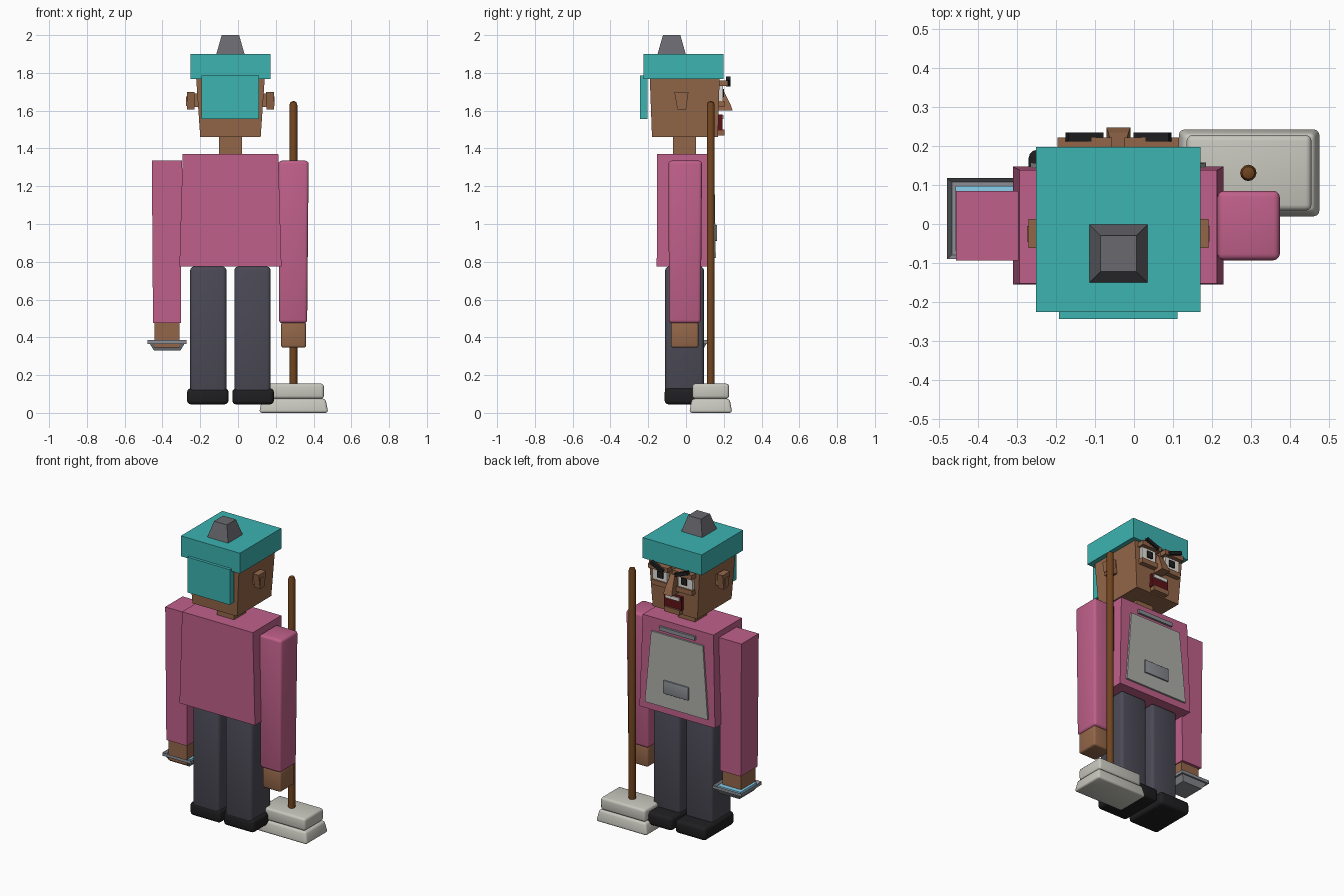
import bpy, bmesh, math

if "Cube" in bpy.data.objects:
    bpy.data.objects.remove(bpy.data.objects["Cube"])

CX = -0.04  # body centre line
MATS = {}


def colour(name, r, g, b):
    m = bpy.data.materials.new(name)
    m.diffuse_color = tuple((c / 255) ** 2.2 for c in (r, g, b)) + (1,)
    m.use_nodes = True
    m.node_tree.nodes["Principled BSDF"].inputs["Base Color"].default_value = m.diffuse_color
    MATS[name] = m


for args in [("teal", 62, 178, 176), ("pink", 190, 96, 136), ("skin", 146, 102, 74),
             ("trousers", 76, 75, 86), ("black", 36, 36, 38), ("wood", 112, 70, 36),
             ("apron", 172, 172, 168), ("steel", 138, 140, 146), ("stone", 198, 197, 188),
             ("white", 225, 222, 215), ("red", 95, 25, 30), ("water", 135, 205, 235),
             ("knob", 105, 104, 110)]:
    colour(*args)


def finish(name, bm, mat):
    bmesh.ops.recalc_face_normals(bm, faces=bm.faces)
    me = bpy.data.meshes.new(name)
    bm.to_mesh(me)
    bm.free()
    me.materials.append(MATS[mat])
    ob = bpy.data.objects.new(name, me)
    bpy.context.collection.objects.link(ob)
    return ob


def smooth(ob):
    bpy.ops.object.select_all(action='DESELECT')
    ob.select_set(True)
    bpy.context.view_layer.objects.active = ob
    bpy.ops.object.shade_smooth_by_angle(angle=math.radians(40))


def block(name, x, y, z, mat, top=None, bevel=0, dip=0):
    """Box from (min, max) ranges; top = (x range, y range) gives a taper."""
    bm = bmesh.new()
    tx, ty = top or (x, y)
    rings = []
    for (rx, ry, h) in ((x, y, z[0]), (tx, ty, z[1])):
        rings.append([bm.verts.new((rx[i], ry[j], h)) for i, j in ((0, 0), (1, 0), (1, 1), (0, 1))])
    low, up = rings
    bm.faces.new(low)
    lid = bm.faces.new(up)
    for i in range(4):
        k = (i + 1) % 4
        bm.faces.new((low[i], low[k], up[k], up[i]))
    if dip:  # hollow the top
        bmesh.ops.inset_region(bm, faces=[lid], thickness=0.02)
        bmesh.ops.translate(bm, verts=lid.verts, vec=(0, 0, -dip))
    if bevel:
        bmesh.ops.bevel(bm, geom=bm.edges[:], offset=bevel, segments=3, profile=0.5, affect='EDGES')
    ob = finish(name, bm, mat)
    if bevel:
        smooth(ob)
    return ob


def mid(w, c=CX):
    return (c - w, c + w)


# legs, shoes, ears and face parts that repeat on both sides
for s, side in ((-1, "left"), (1, "right")):
    block(side + "_leg", mid(0.096, CX + s * 0.117), (-0.11, 0.095), (0.1, 0.775), "trousers", bevel=0.02)
    block(side + "_shoe", mid(0.11, CX + s * 0.12), (-0.113, 0.19), (0.045, 0.13), "black", bevel=0.02)
    ear = CX + s * 0.21
    block(side + "_ear", mid(0.02, ear), (-0.045, 0.0), (1.605, 1.7), "skin",
          top=(mid(0.021, ear), (-0.062, 0.013)))
    block(side + "_ear_inner", mid(0.006, ear + s * 0.018), (-0.045, -0.005), (1.625, 1.675), "skin")
    block(side + "_ear_root", mid(0.03, CX + s * 0.175), (-0.04, 0.0), (1.62, 1.69), "skin")
    e = CX + s * 0.09
    block(side + "_eye", mid(0.052, e), (0.16, 0.195), (1.65, 1.735), "white")
    block(side + "_pupil", mid(0.02, e - s * 0.005), (0.18, 0.202), (1.672, 1.715), "black")
    block(side + "_eyelid", mid(0.07, CX + s * 0.086), (0.165, 0.222), (1.73, 1.76), "skin")
    block(side + "_eye_bag", mid(0.058, e), (0.16, 0.205), (1.62, 1.652), "skin")
    brow = block(side + "_eyebrow", (-0.048, 0.048), (-0.012, 0.012), (-0.011, 0.011), "black")
    brow.location = (CX + s * 0.087, 0.223, 1.755)
    brow.rotation_euler[1] = -s * 0.36

# torso
block("torso", (-0.31, 0.23), (-0.155, 0.147), (0.775, 1.37), "pink",
      top=((-0.293, 0.213), (-0.153, 0.138)))
block("apron", mid(0.225), (0.13, 0.158), (0.82, 1.285), "apron",
      top=(mid(0.185), (0.12, 0.15)))
block("apron_bar", mid(0.128), (0.12, 0.152), (1.305, 1.33), "steel")
block("apron_pocket", mid(0.09), (0.14, 0.165), (0.91, 0.995), "steel", bevel=0.004)

# arms and hands
block("left_arm", (-0.45, -0.303), (-0.09, 0.083), (0.475, 1.335), "pink",
      top=((-0.456, -0.296), (-0.093, 0.085)))
block("right_arm", (0.217, 0.366), (-0.09, 0.078), (0.475, 1.335), "pink",
      top=((0.214, 0.374), (-0.093, 0.085)), bevel=0.016)
block("left_hand", (-0.441, -0.309), (-0.08, 0.066), (0.345, 0.48), "skin")
block("right_hand", (0.228, 0.36), (-0.08, 0.066), (0.345, 0.48), "skin", bevel=0.012)

# tray of water under the left hand
block("tray", (-0.445, -0.305), (-0.06, 0.088), (0.33, 0.385), "steel",
      top=((-0.479, -0.272), (-0.09, 0.118)), dip=0.02)
block("tray_water", (-0.458, -0.293), (-0.069, 0.097), (0.365, 0.381), "water")

# neck and head
block("neck", mid(0.061), (-0.07, 0.052), (1.36, 1.47), "skin")
block("head", mid(0.16), (-0.18, 0.169), (1.46, 1.78), "skin",
      top=(mid(0.182), (-0.192, 0.178)))
block("nose", mid(0.031), (0.16, 0.247), (1.6, 1.635), "skin",
      top=(mid(0.026), (0.16, 0.235)))
block("nose_bridge", mid(0.026), (0.16, 0.235), (1.635, 1.72), "skin",
      top=(mid(0.015), (0.16, 0.192)))
block("mouth", mid(0.062), (0.15, 0.192), (1.495, 1.58), "red")
block("teeth", mid(0.05), (0.16, 0.199), (1.555, 1.577), "white")
block("lower_lip", mid(0.055), (0.15, 0.203), (1.468, 1.5), "skin")

# hat
block("hat", mid(0.211), (-0.225, 0.198), (1.768, 1.9), "teal")
block("hat_neck_flap", mid(0.152), (-0.244, -0.203), (1.557, 1.785), "teal")
block("hat_knob", mid(0.076), (-0.152, 0.0), (1.895, 2.0), "knob",
      top=(mid(0.046), (-0.122, -0.03)))

# hammer-like pole with a two-step foot
PX, PY = 0.295, 0.131
block("pole_foot_lower", mid(0.183, PX), mid(0.114, PY), (0.0, 0.075), "stone",
      top=(mid(0.168, PX), mid(0.1, PY)), bevel=0.014)
block("pole_foot_upper", mid(0.16, PX), mid(0.097, PY), (0.075, 0.155), "stone", bevel=0.015)
bm = bmesh.new()
axis = [bm.verts.new((r, 0, z)) for r, z in
        ((0, 0.14), (0.021, 0.14), (0.021, 1.63), (0.016, 1.645), (0, 1.652))]
edges = [bm.edges.new(p) for p in zip(axis, axis[1:])]
bmesh.ops.spin(bm, geom=axis + edges, cent=(0, 0, 0), axis=(0, 0, 1), angle=math.tau, steps=12)
bmesh.ops.remove_doubles(bm, verts=bm.verts, dist=0.0005)
pole = finish("pole", bm, "wood")
pole.location = (PX - 0.002, PY, 0)
smooth(pole)
